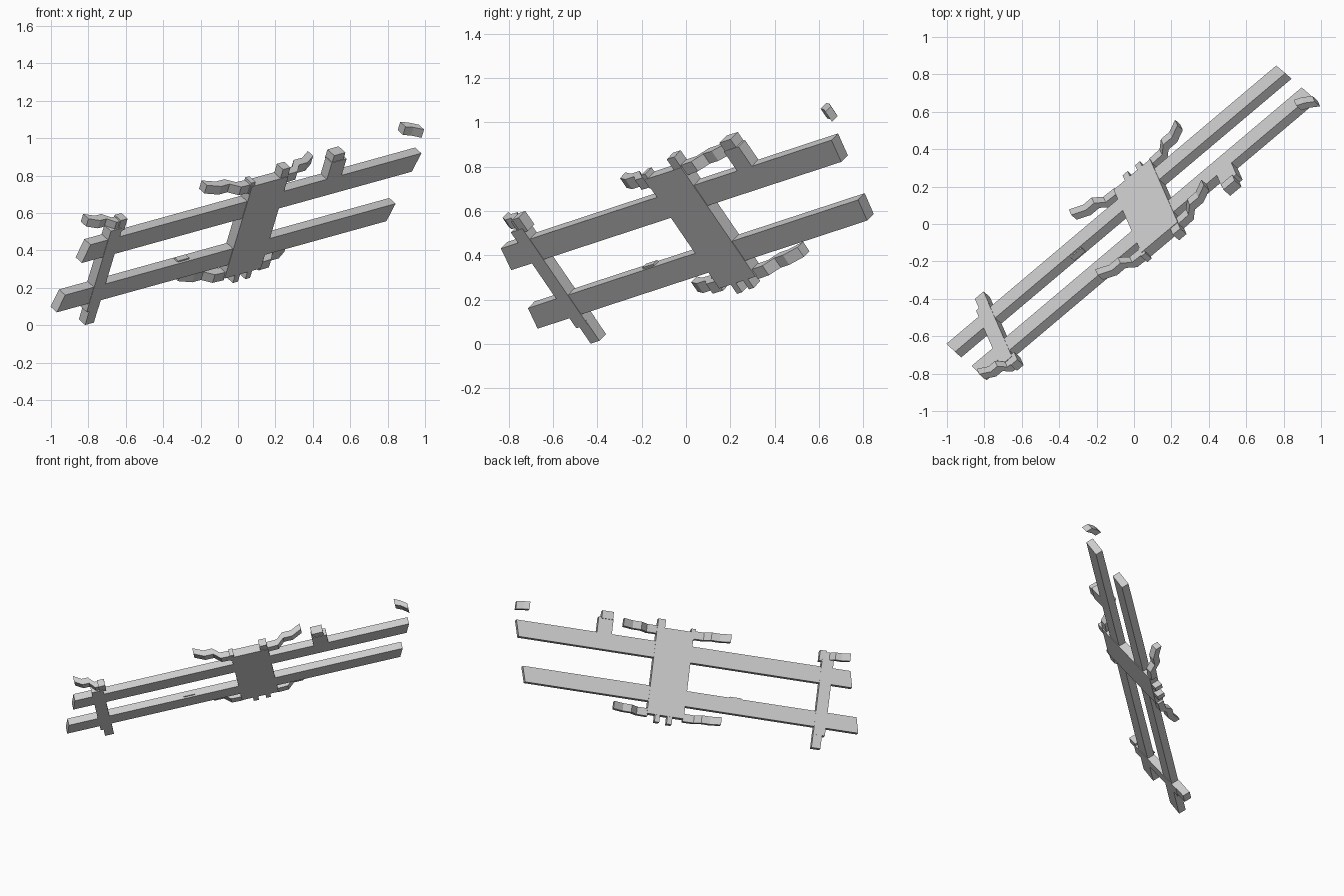
import bpy, bmesh
from mathutils import Vector

cube = bpy.data.objects.get("Cube")
if cube:
    bpy.data.objects.remove(cube, do_unlink=True)

mat = bpy.data.materials.new("light_grey")
mat.use_nodes = True
GREY = (0.6, 0.6, 0.6, 1)
mat.diffuse_color = GREY
mat.node_tree.nodes["Principled BSDF"].inputs["Base Color"].default_value = GREY

# Tilted frame: U runs along the rails, V across them, N through the thickness
U = Vector((0.748, 0.631, 0.207)).normalized()
V = Vector((0.240, -0.548, 0.801))
V = (V - U * V.dot(U)).normalized()
N = -U.cross(V)
ORIGIN = Vector((0.1, 0.094, 0.5))
THICK = 0.054


def place(s, t, w):
    return ORIGIN + U * s + V * t + N * w


def prism(name, outline, low, high, sideways=False):
    """Extrude a 2D outline through the thickness, or across the rails if sideways."""
    bm = bmesh.new()

    def ring(d):
        return [bm.verts.new(place(a, d, b) if sideways else place(a, b, d))
                for a, b in outline]
    lo, hi = ring(low), ring(high)
    bm.faces.new(lo)
    bm.faces.new(hi)
    for i in range(len(lo)):
        j = (i + 1) % len(lo)
        bm.faces.new((lo[i], lo[j], hi[j], hi[i]))
    bmesh.ops.recalc_face_normals(bm, faces=bm.faces)
    mesh = bpy.data.meshes.new(name)
    bm.to_mesh(mesh)
    bm.free()
    mesh.materials.append(mat)
    obj = bpy.data.objects.new(name, mesh)
    bpy.context.collection.objects.link(obj)


def block(name, s0, s1, t0, t1, low=0.0, high=THICK):
    prism(name, [(s0, t0), (s1, t0), (s1, t1), (s0, t1)], low, high)


def ribbon(name, line, t0, t1, half=0.023):
    """Thin strip following a line of (along, height) points."""
    outline = [(s, w - half) for s, w in line] + [(s, w + half) for s, w in reversed(line)]
    prism(name, outline, t0, t1, sideways=True)


def wavy_arm(name, start, direction, t0, t1, length=0.255):
    """Stepped ribbon that climbs away from the plate."""
    path = [(0, 0.027), (0.3, 0.03), (0.48, 0.075), (0.72, 0.075), (1, 0.112)]
    ribbon(name, [(start + direction * length * a, w) for a, w in path], t0, t1)


# Long rails with slanted ends
for name, s0, s1, t0, t1 in (("upper_rail", -1.29, 1.07, 0.125, 0.24),
                             ("lower_rail", -1.37, 0.987, -0.184, -0.075)):
    prism(name, [(s0, t0), (s1, t0), (s1 + 0.03, t1), (s0 + 0.025, t1)], 0, THICK)
block("lower_rail_bump", -0.53, -0.45, -0.08, -0.066, 0.012, 0.045)

# Central plate, a hair proud of the rails
block("centre_plate", -0.145, 0.115, -0.272, 0.341, -0.003, THICK + 0.003)

# Small tabs on the plate edges
block("plate_top_tab", 0.06, 0.113, 0.33, 0.4)
block("plate_corner_tab", -0.155, -0.125, 0.29, 0.365)
block("plate_bottom_tab_a", 0.022, 0.056, -0.322, -0.265)
block("plate_bottom_tab_b", -0.066, -0.03, -0.325, -0.265)

# Four wavy arms at the plate corners
for row, t0, t1 in (("top", 0.295, 0.35), ("bottom", -0.29, -0.236)):
    wavy_arm(row + "_arm_near", -0.14, -1, t0, t1)
    wavy_arm(row + "_arm_far", 0.11, 1, t0, t1)

# Crossbar at the near end with its foot, tab and arm
block("crossbar", -1.14, -1.058, -0.24, 0.3, -0.002, THICK + 0.002)
block("crossbar_foot", -1.12, -1.057, -0.333, -0.22)
block("crossbar_tab", -1.085, -1.037, 0.28, 0.355)
wavy_arm("crossbar_arm", -1.05, -1, 0.293, 0.345, 0.19)

# Stepped post on the upper rail
block("rail_post", 0.425, 0.53, 0.2, 0.35)
block("rail_post_head", 0.43, 0.51, 0.34, 0.395, 0.003, THICK + 0.008)

# Loose bent chunk floating past the far end
ribbon("loose_chunk", [(1.035, 0.128), (1.075, 0.108), (1.12, 0.07)], 0.305, 0.36)
